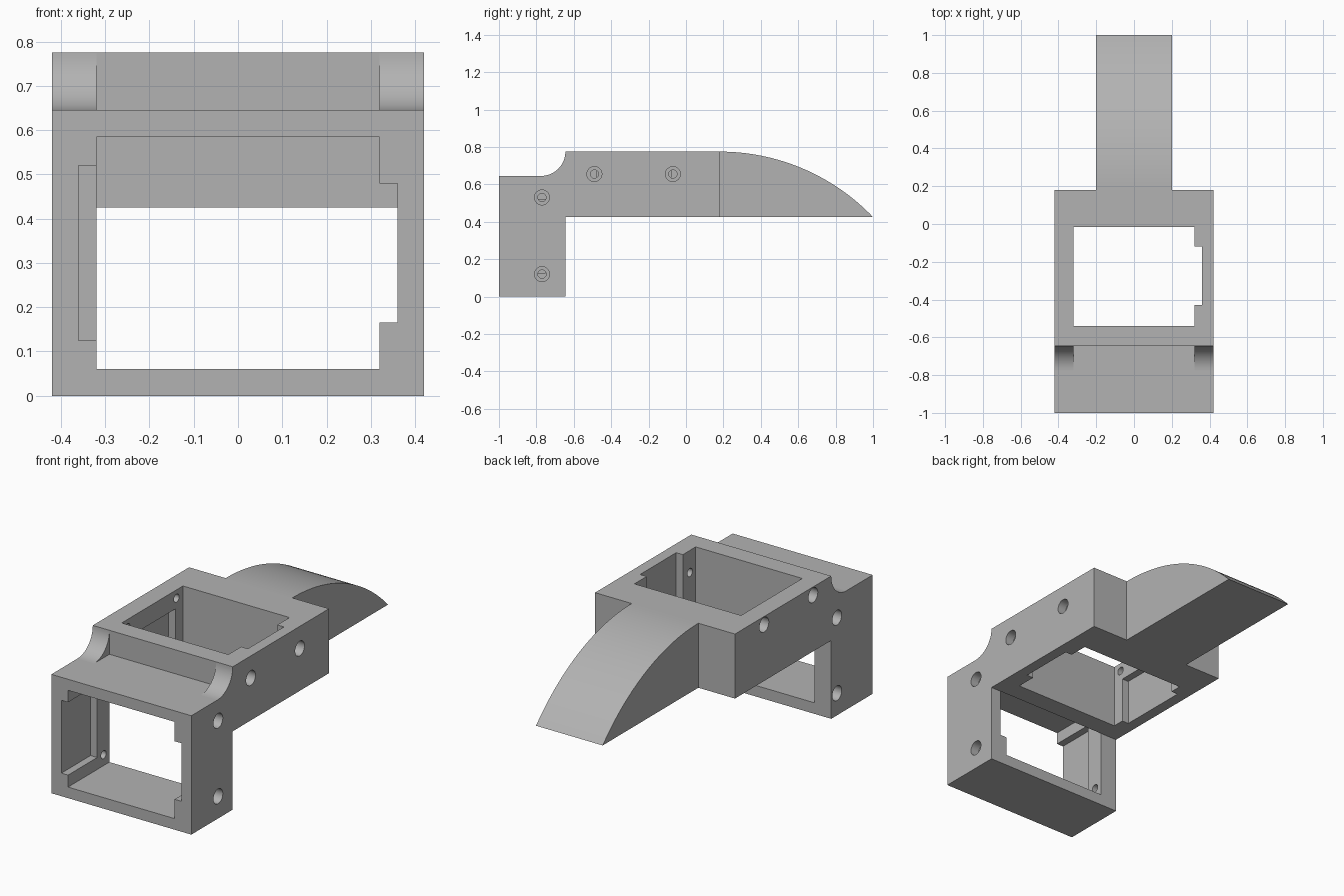
import bpy, bmesh, math
from mathutils import Vector

cube = bpy.data.objects.get("Cube")
if cube:
    bpy.data.objects.remove(cube)

grey = bpy.data.materials.new("plain grey")
grey.use_nodes = True
colour = (0.45, 0.45, 0.45, 1)
grey.diffuse_color = colour
grey.node_tree.nodes["Principled BSDF"].inputs["Base Color"].default_value = colour


def prism(name, outline, axis, lo, hi):
    """Extrude a 2D outline along an axis; the outline uses the other two axes in order."""
    def place(p, d):
        co = list(p)
        co.insert("xyz".index(axis), d)
        return Vector(co)
    bm = bmesh.new()
    base = bm.faces.new([bm.verts.new(place(p, lo)) for p in outline])
    grown = bmesh.ops.extrude_face_region(bm, geom=[base])["geom"]
    moved = [v for v in grown if isinstance(v, bmesh.types.BMVert)]
    shift = place((0, 0), hi - lo)
    bmesh.ops.translate(bm, verts=moved, vec=shift)
    bmesh.ops.recalc_face_normals(bm, faces=bm.faces)
    mesh = bpy.data.meshes.new(name)
    bm.to_mesh(mesh)
    bm.free()
    mesh.materials.append(grey)
    ob = bpy.data.objects.new(name, mesh)
    bpy.context.collection.objects.link(ob)
    return ob


def rect(a0, a1, b0, b1):
    return [(a0, b0), (a1, b0), (a1, b1), (a0, b1)]


def circle(a, b, r, n=32):
    return [(a + r * math.cos(math.tau * i / n), b + r * math.sin(math.tau * i / n))
            for i in range(n)]


def window(b0, b1, n0, n1):
    """Rectangular opening with a notch on its +x side."""
    return [(-0.32, b0), (0.32, b0), (0.32, n0), (0.36, n0),
            (0.36, n1), (0.32, n1), (0.32, b1), (-0.32, b1)]


def shade(ob):
    bpy.ops.object.select_all(action='DESELECT')
    ob.select_set(True)
    bpy.context.view_layer.objects.active = ob
    bpy.ops.object.shade_smooth_by_angle(angle=math.radians(30))


def carve(ob, cutters):
    """Cut every cutter out of the object, then drop the cutters."""
    bpy.context.view_layer.objects.active = ob
    for c in cutters:
        c.hide_render = True
        mod = ob.modifiers.new("cut", 'BOOLEAN')
        mod.operation, mod.solver, mod.object = 'DIFFERENCE', 'EXACT', c
        bpy.ops.object.modifier_apply(modifier=mod.name)
        bpy.data.objects.remove(c)
    shade(ob)


def screw_hole(side, y, z):
    """Narrow bore with a wide counterbore from the outside."""
    ends = [(0.022, 0.25, 0.5), (0.04, 0.37, 0.5)]
    return [prism("hole_cutter", circle(y, z, r), "x", *sorted((side * a, side * b)))
            for r, a, b in ends]


# Front frame: opening along y, side recess open to the front
front = prism("front_frame", rect(-0.42, 0.42, 0, 0.645), "y", -1, -0.645)
cuts = [prism("window_cutter", window(0.06, 0.585, 0.165, 0.48), "y", -1.1, -0.5),
        prism("recess_cutter", rect(-0.36, -0.3, 0.125, 0.52), "y", -1.1, -0.75)]
for z in (0.12, 0.53):
    cuts += screw_hole(1, -0.77, z) + screw_hole(-1, -0.695, z)
carve(front, cuts)

# Top frame: opening along z, side recess open to the bottom
top = prism("top_frame", rect(-0.42, 0.42, -0.645, 0.18), "z", 0.425, 0.775)
cuts = [prism("window_cutter", window(-0.54, -0.015, -0.43, -0.12), "z", 0.3, 0.9),
        prism("recess_cutter", rect(-0.36, -0.3, -0.475, -0.08), "z", 0.3, 0.675)]
for y in (-0.49, -0.07):
    cuts += screw_hole(1, y, 0.655) + screw_hole(-1, y, 0.73)
carve(top, cuts)

# Concave brackets in the step between the two frames
R = 0.13
arc = [(-0.645 - R + R * math.sin(t), 0.775 - R * math.cos(t))
       for t in (math.pi / 2 * i / 16 for i in range(17))]
for name, lo, hi in (("left_bracket", 0.32, 0.42), ("right_bracket", -0.42, -0.32)):
    shade(prism(name, arc + [(-0.645, 0.645)], "x", lo, hi))

# Curved tail tapering to a sharp end
length, drop = 0.82, 0.35
big = (length ** 2 + drop ** 2) / (2 * drop)
sweep = math.asin(length / big)
curve = [(0.18 + big * math.sin(sweep * i / 32),
          0.775 - big * (1 - math.cos(sweep * i / 32))) for i in range(33)]
shade(prism("tail", curve + [(0.18, 0.425)], "x", -0.2, 0.2))
